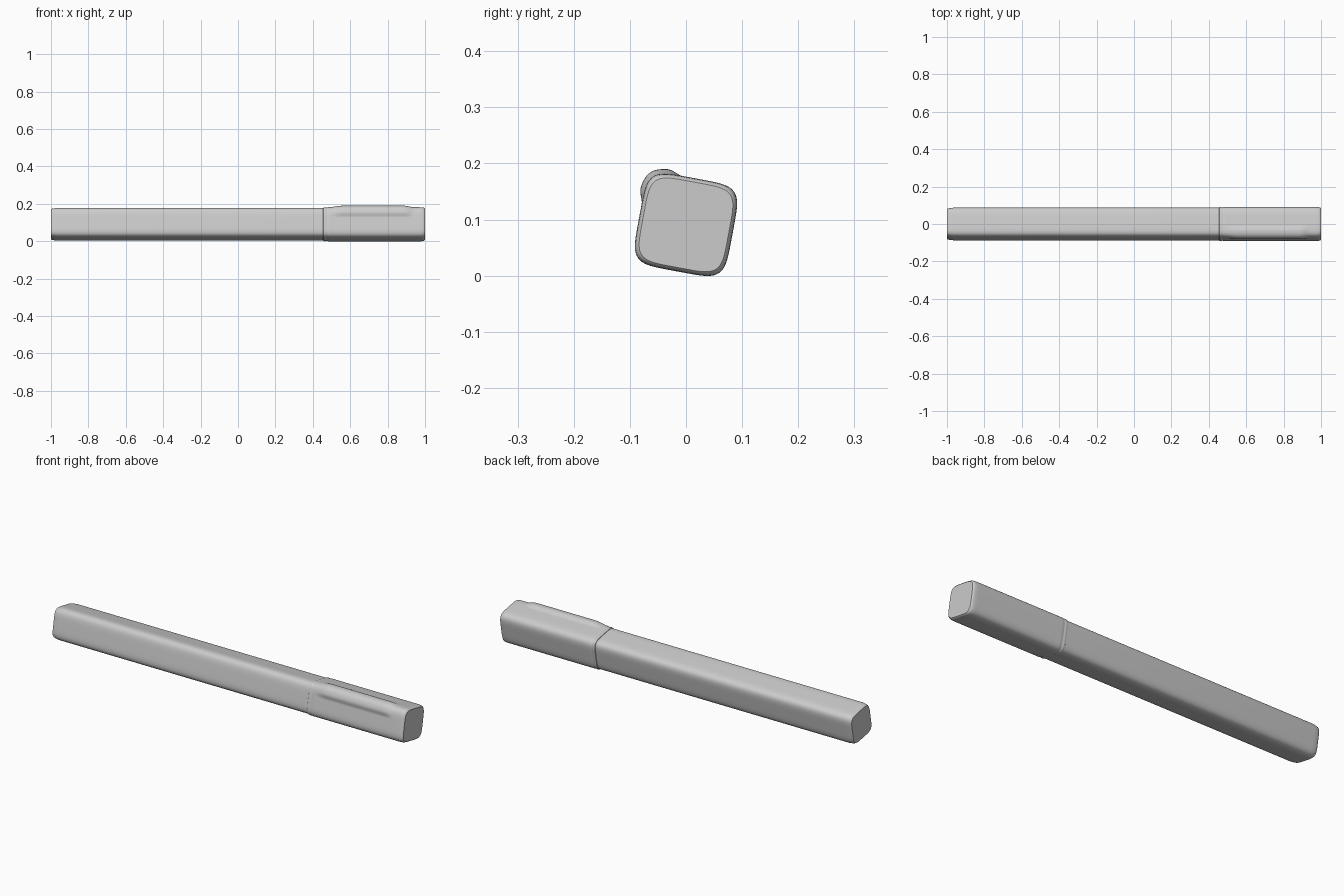
import bpy, bmesh, math

cube = bpy.data.objects.get("Cube")
if cube:
    bpy.data.objects.remove(cube)

TILT = math.radians(-10.5)
CENTRE_Z = 0.0905
SIDES = 128
POWER = 5           # squareness of the cross-section
CLIP_ANGLE = math.radians(135)

plastic = bpy.data.materials.new("grey plastic")
plastic.use_nodes = True
colour = (0.6, 0.6, 0.6, 1)
plastic.diffuse_color = colour
plastic.node_tree.nodes["Principled BSDF"].inputs["Base Color"].default_value = colour


def smoothstep(low, high, v):
    t = min(max((v - low) / (high - low), 0), 1)
    return t * t * (3 - 2 * t)


def clip_height(x, angle):
    # Raised clip along one long edge of the cap
    along = smoothstep(0.48, 0.56, x) * (1 - smoothstep(0.89, 0.94, x))
    across = 1 - smoothstep(0.28, 0.52, abs(angle - CLIP_ANGLE))
    return 0.009 * along * across


def squircle_loft(name, stations, clip=False):
    bm = bmesh.new()
    rings = []
    for x, half in stations:
        ring = []
        for i in range(SIDES):
            a = 2 * math.pi * i / SIDES
            c, s = math.cos(a), math.sin(a)
            r = half / (abs(c) ** POWER + abs(s) ** POWER) ** (1 / POWER)
            if clip:
                r += clip_height(x, a)
            ring.append(bm.verts.new((x, r * math.cos(a + TILT),
                                      CENTRE_Z + r * math.sin(a + TILT))))
        rings.append(ring)
    for low, high in zip(rings, rings[1:]):
        for i in range(SIDES):
            j = (i + 1) % SIDES
            bm.faces.new((low[i], low[j], high[j], high[i]))
    bm.faces.new(rings[0])
    bm.faces.new(rings[-1])
    bmesh.ops.recalc_face_normals(bm, faces=bm.faces)
    mesh = bpy.data.meshes.new(name)
    bm.to_mesh(mesh)
    bm.free()
    mesh.materials.append(plastic)
    obj = bpy.data.objects.new(name, mesh)
    bpy.context.collection.objects.link(obj)
    bpy.ops.object.select_all(action='DESELECT')
    obj.select_set(True)
    bpy.context.view_layer.objects.active = obj
    bpy.ops.object.shade_smooth_by_angle(angle=math.radians(35))
    return obj


# Barrel with a gently tapered rear end
squircle_loft("barrel", [(-1, 0.0745), (-0.995, 0.077), (-0.985, 0.079),
                         (-0.965, 0.081), (0.5, 0.081)])

# Cap with a rolled lip, shallow groove and rounded tip
cap = [(0.455, 0.0805), (0.457, 0.083), (0.462, 0.0842), (0.468, 0.0842),
       (0.472, 0.0828), (0.476, 0.0828), (0.482, 0.0845)]
cap += [(0.49 + 0.01 * i, 0.0845) for i in range(49)]
cap += [(0.982, 0.0842), (0.991, 0.083), (0.997, 0.0808), (1, 0.0775)]
squircle_loft("cap", cap, clip=True)
